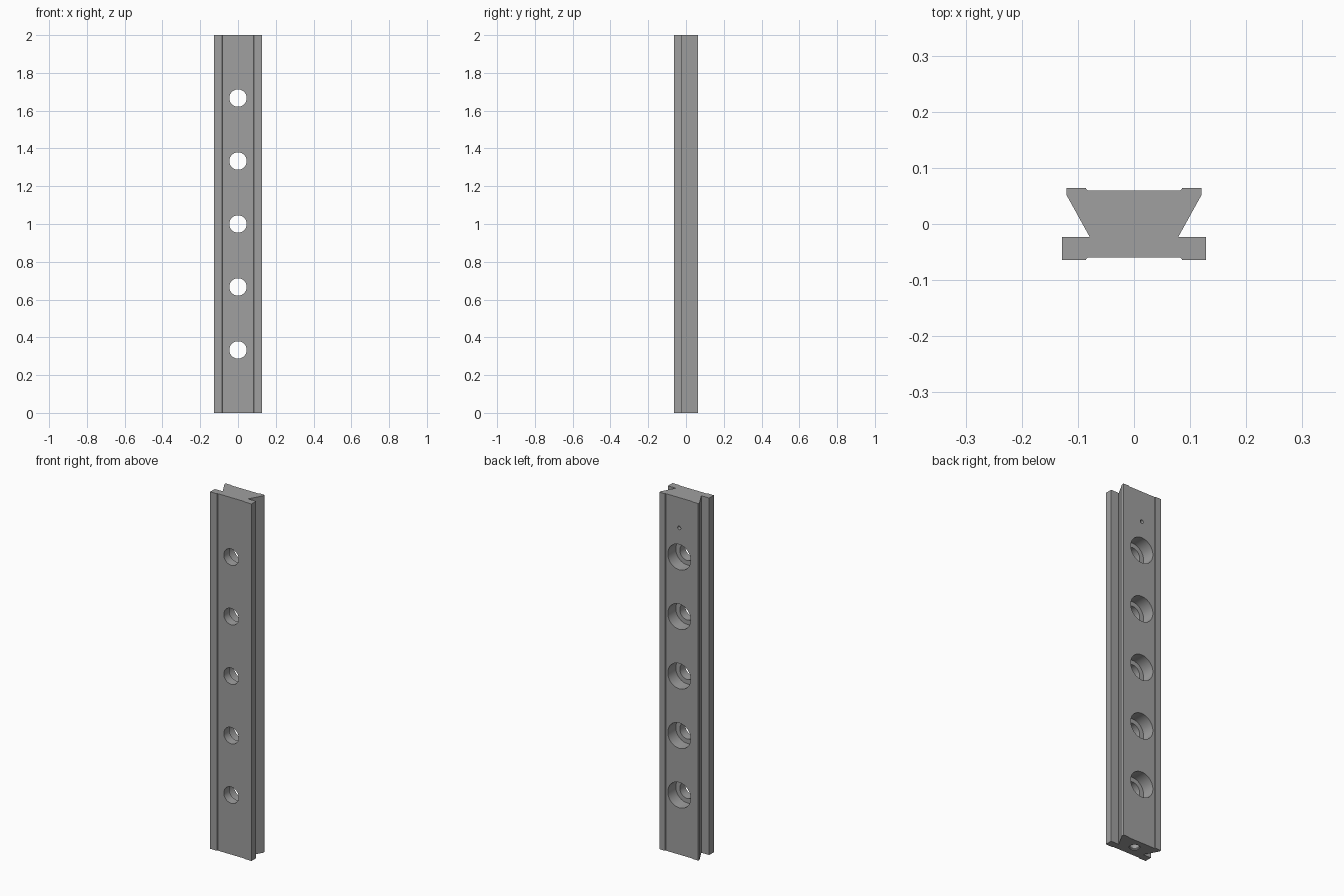
import bpy
import bmesh
from math import pi, radians
from mathutils import Matrix, Vector

cube = bpy.data.objects.get("Cube")
if cube:
    bpy.data.objects.remove(cube, do_unlink=True)

LENGTH = 2.0
BACK = 0.064      # back face of the raised edge strips
PORT_Y = 0.004    # axis of the threaded end holes

steel = bpy.data.materials.new("Grey Steel")
steel.use_nodes = True
GREY = (0.35, 0.35, 0.35, 1)
steel.diffuse_color = GREY
steel.node_tree.nodes["Principled BSDF"].inputs["Base Color"].default_value = GREY


def make_object(name, bm):
    bmesh.ops.recalc_face_normals(bm, faces=bm.faces)
    mesh = bpy.data.meshes.new(name)
    bm.to_mesh(mesh)
    bm.free()
    mesh.materials.append(steel)
    obj = bpy.data.objects.new(name, mesh)
    bpy.context.collection.objects.link(obj)
    return obj


def drill(target, profile, location, tilt, sides=48):
    """Cut a turned (radius, depth) shape; it points up z before the tilt about x."""
    bm = bmesh.new()
    verts = [bm.verts.new((r, 0, d)) for r, d in profile]
    edges = [bm.edges.new(pair) for pair in zip(verts, verts[1:])]
    bmesh.ops.spin(bm, geom=verts + edges, cent=(0, 0, 0), axis=(0, 0, 1),
                   angle=2 * pi, steps=sides)
    bmesh.ops.remove_doubles(bm, verts=bm.verts, dist=1e-5)
    bm.transform(Matrix.Translation(location) @ Matrix.Rotation(tilt, 4, 'X'))
    cutter = make_object("hole_cutter", bm)
    cutter.hide_render = True
    mod = target.modifiers.new("hole", 'BOOLEAN')
    mod.operation = 'DIFFERENCE'
    mod.solver = 'EXACT'
    mod.object = cutter
    bpy.context.view_layer.objects.active = target
    bpy.ops.object.modifier_apply(modifier=mod.name)
    bpy.data.objects.remove(cutter, do_unlink=True)


# Dovetail rail: half outline mirrored, then extruded upward
half = [(0.083, -0.060), (0.086, -0.064), (0.128, -0.064), (0.128, -0.023),
        (0.079, -0.023), (0.1205, 0.052), (0.1205, BACK), (0.086, BACK),
        (0.083, 0.060)]
outline = half + [(-x, y) for x, y in reversed(half)]
bm = bmesh.new()
base = bm.faces.new([bm.verts.new((x, y, 0)) for x, y in outline])
top = bmesh.ops.extrude_face_region(bm, geom=[base])["geom"]
bmesh.ops.translate(bm, vec=(0, 0, LENGTH),
                    verts=[v for v in top if isinstance(v, bmesh.types.BMVert)])
rail = make_object("dovetail_rail", bm)

# Counterbored bolt holes, entered from the back
bolt = [(0, -0.02), (0.071, -0.02), (0.071, 0.075), (0.046, 0.075),
        (0.046, 0.16), (0, 0.16)]
for i in range(1, 6):
    drill(rail, bolt, Vector((0, BACK, i * LENGTH / 6)), pi / 2)

# Countersunk blind holes in both ends, with drill-point bottoms
port = [(0, -0.01), (0.027, -0.01), (0.027, 0.004), (0.0235, 0.008),
        (0.0235, 0.15), (0, 0.164)]
drill(rail, port, Vector((0, PORT_Y, 0)), 0)
drill(rail, port, Vector((0, PORT_Y, LENGTH)), pi)

# Small oil hole near the top of the back
oil = [(0, -0.02), (0.01, -0.02), (0.01, 0.05), (0, 0.055)]
drill(rail, oil, Vector((0, BACK, 1.83)), pi / 2, 24)

bpy.ops.object.select_all(action='DESELECT')
rail.select_set(True)
bpy.context.view_layer.objects.active = rail
bpy.ops.object.shade_smooth_by_angle(angle=radians(20))
